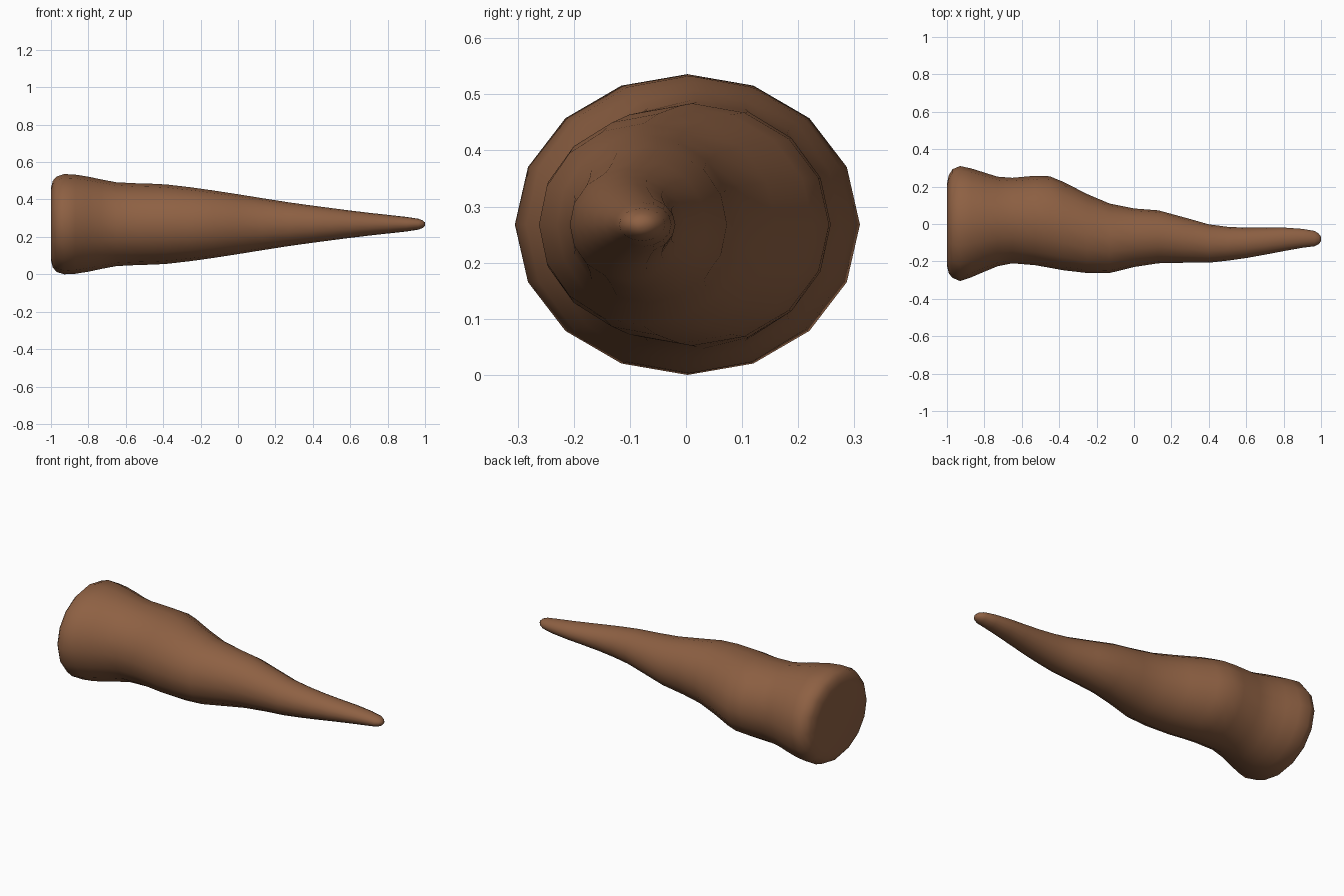
import bpy, bmesh, math

if "Cube" in bpy.data.objects:
    bpy.data.objects.remove(bpy.data.objects["Cube"])

SIDES = 16
MID_Z = 0.27

# Stations along the horn: x, upper y, lower y, half height
STATIONS = [
    (-1.0, .215, -.225, .195), (-.99, .262, -.265, .232), (-.97, .293, -.288, .255),
    (-.93, .31, -.305, .268), (-.87, .297, -.285, .265), (-.8, .275, -.255, .254),
    (-.73, .253, -.226, .239), (-.65, .247, -.21, .224), (-.53, .258, -.22, .218),
    (-.45, .255, -.234, .216), (-.38, .226, -.247, .212), (-.25, .16, -.262, .197),
    (-.13, .109, -.262, .18), (0, .083, -.23, .16), (.13, .073, -.21, .139),
    (.27, .035, -.207, .117), (.4, -.002, -.207, .099), (.5, -.015, -.196, .086),
    (.6, -.02, -.182, .073), (.7, -.02, -.164, .061), (.8, -.019, -.145, .05),
    (.9, -.026, -.127, .039), (.965, -.037, -.119, .029), (.988, -.052, -.107, .02),
    (1.0, -.068, -.092, .009),
]

# Single brown material
mat = bpy.data.materials.new("warm brown")
mat.diffuse_color = (0.27, 0.118, 0.056, 1)
mat.use_nodes = True
mat.node_tree.nodes["Principled BSDF"].inputs["Base Color"].default_value = mat.diffuse_color

# Curved tapering horn: loft of elliptical rings
bm = bmesh.new()
rings = []
for x, top, bottom, half_z in STATIONS:
    mid, half_y = (top + bottom) / 2, (top - bottom) / 2
    rings.append([bm.verts.new((x,
                                mid + half_y * math.cos(2 * math.pi * i / SIDES),
                                MID_Z + half_z * math.sin(2 * math.pi * i / SIDES)))
                  for i in range(SIDES)])
for a, b in zip(rings, rings[1:]):
    for i in range(SIDES):
        j = (i + 1) % SIDES
        bm.faces.new((a[i], a[j], b[j], b[i]))
# Flat base and tip caps
bm.faces.new(rings[0])
bm.faces.new(rings[-1])
bmesh.ops.recalc_face_normals(bm, faces=bm.faces)
for v in bm.verts:
    v.co.z -= 0.002
for f in bm.faces:
    f.smooth = True
mesh = bpy.data.meshes.new("horn")
bm.to_mesh(mesh)
bm.free()
mesh.materials.append(mat)
horn = bpy.data.objects.new("horn", mesh)
bpy.context.collection.objects.link(horn)
horn.select_set(True)
bpy.context.view_layer.objects.active = horn
bpy.ops.object.shade_smooth_by_angle(angle=math.radians(60))
